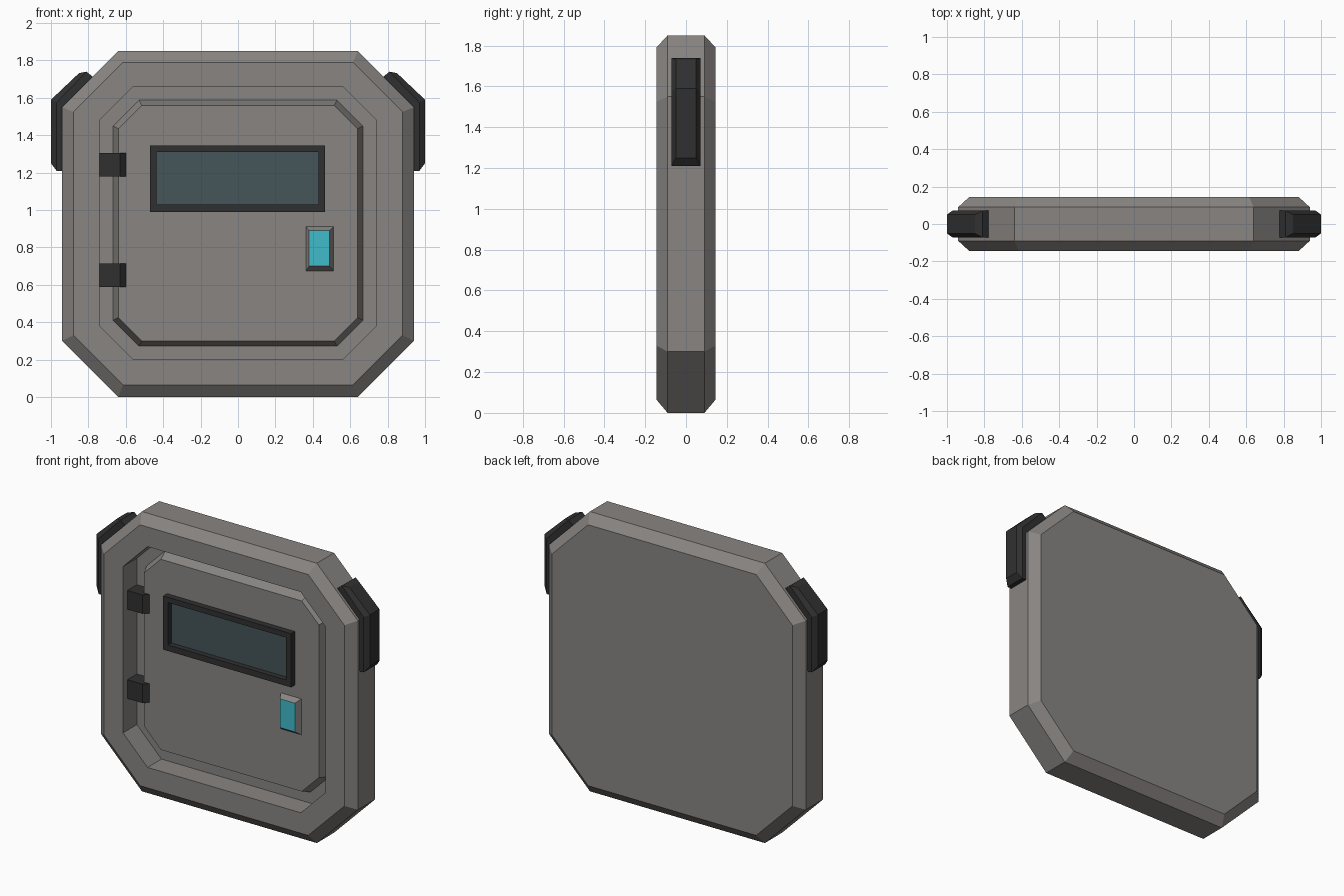
import bpy, bmesh

cube = bpy.data.objects.get("Cube")
if cube:
    bpy.data.objects.remove(cube, do_unlink=True)


def material(name, r, g, b):
    m = bpy.data.materials.new(name)
    m.use_nodes = True
    m.diffuse_color = (r, g, b, 1)
    bsdf = m.node_tree.nodes["Principled BSDF"]
    bsdf.inputs["Base Color"].default_value = (r, g, b, 1)
    bsdf.inputs["Roughness"].default_value = 0.8
    return m


GREY = material("warm grey metal", 0.25, 0.235, 0.225)
DARK = material("dark rubber", 0.03, 0.03, 0.03)
GLASS = material("smoky glass", 0.06, 0.09, 0.1)
CYAN = material("cyan light", 0.05, 0.5, 0.6)


def octagon(hx, z0, z1, cut, y):
    """Chamfered rectangle in the xz plane."""
    a = hx - cut
    return [(-a, y, z0), (a, y, z0), (hx, y, z0 + cut), (hx, y, z1 - cut),
            (a, y, z1), (-a, y, z1), (-hx, y, z1 - cut), (-hx, y, z0 + cut)]


def rect(x0, x1, z0, z1, y):
    return [(x0, y, z0), (x1, y, z0), (x1, y, z1), (x0, y, z1)]


def loft(name, rings, mats, end_material=0, caps=True, bent=False, loop=False):
    """Join matching rings of points into a solid, closing the ends."""
    bm = bmesh.new()
    rows = [[bm.verts.new(p) for p in ring] for ring in rings]
    n = len(rows[0])
    pairs = list(zip(rows, rows[1:]))
    if loop:
        pairs.append((rows[-1], rows[0]))
    for a, b in pairs:
        for i in range(n):
            j = (i + 1) % n
            bm.faces.new((a[i], a[j], b[j], b[i]))
    if caps:
        for row in (rows[0], rows[-1]):
            if bent:
                # Strip of quads for a cap that follows a bend
                for i in range(n // 2 - 1):
                    bm.faces.new((row[i], row[i + 1], row[n - 2 - i], row[n - 1 - i]))
            else:
                face = bm.faces.new(row)
        if not bent:
            face.material_index = end_material
    bmesh.ops.recalc_face_normals(bm, faces=bm.faces)
    mesh = bpy.data.meshes.new(name)
    bm.to_mesh(mesh)
    bm.free()
    for m in mats:
        mesh.materials.append(m)
    obj = bpy.data.objects.new(name, mesh)
    bpy.context.collection.objects.link(obj)
    return obj


# Housing: bevelled octagonal slab with a recess in front
loft("housing", [
    octagon(0.88, 0.065, 1.79, 0.265, 0.145),
    octagon(0.94, 0, 1.85, 0.3, 0.09),
    octagon(0.94, 0, 1.85, 0.3, -0.09),
    octagon(0.88, 0.065, 1.79, 0.265, -0.145),
    octagon(0.74, 0.2, 1.66, 0.18, -0.145),
    octagon(0.74, 0.2, 1.66, 0.18, 0),
], [GREY])

# Door raised from the recess floor
DOOR = -0.07
loft("door", [octagon(0.67, 0.27, 1.59, 0.14, 0.005),
              octagon(0.64, 0.3, 1.56, 0.125, DOOR)], [GREY])

# Window frame and pane
outer = (-0.47, 0.465, 0.99, 1.345)
inner = (-0.435, 0.43, 1.03, 1.31)
loft("window_frame", [rect(*outer, DOOR + 0.005), rect(*outer, -0.11),
                      rect(*inner, -0.11), rect(*inner, DOOR + 0.005)],
     [DARK], caps=False, loop=True)
loft("window_pane", [rect(*inner, DOOR + 0.002), rect(*inner, DOOR - 0.005)], [GLASS])

# Button with a lit front face
loft("button", [rect(0.36, 0.515, 0.67, 0.915, DOOR + 0.005),
                rect(0.38, 0.49, 0.7, 0.89, -0.105)], [GREY, CYAN], end_material=1)

# Hinges: blocks chamfered on the side toward the door
for label, z in (("lower", 0.59), ("upper", 1.18)):
    profile = [(-0.74, 0.005), (-0.74, -0.1), (-0.63, -0.1), (-0.6, DOOR), (-0.6, 0.005)]
    loft(label + "_hinge", [[(x, y, h) for x, y in profile] for h in (z, z + 0.125)], [DARK])

# Side bumpers wrapped over the upper corners
layers = [
    (0.072, [(0.92, 1.21), (0.92, 1.55), (0.76, 1.7)]),
    (0.072, [(0.97, 1.21), (0.97, 1.575), (0.81, 1.74)]),
    (0.05, [(1.0, 1.25), (1.0, 1.59), (0.85, 1.732)]),
]
for label, side in (("left", 1), ("right", -1)):
    rings = [[(side * x, w, z) for x, z in path] +
             [(side * x, -w, z) for x, z in reversed(path)] for w, path in layers]
    loft(label + "_bumper", rings, [DARK], bent=True)
